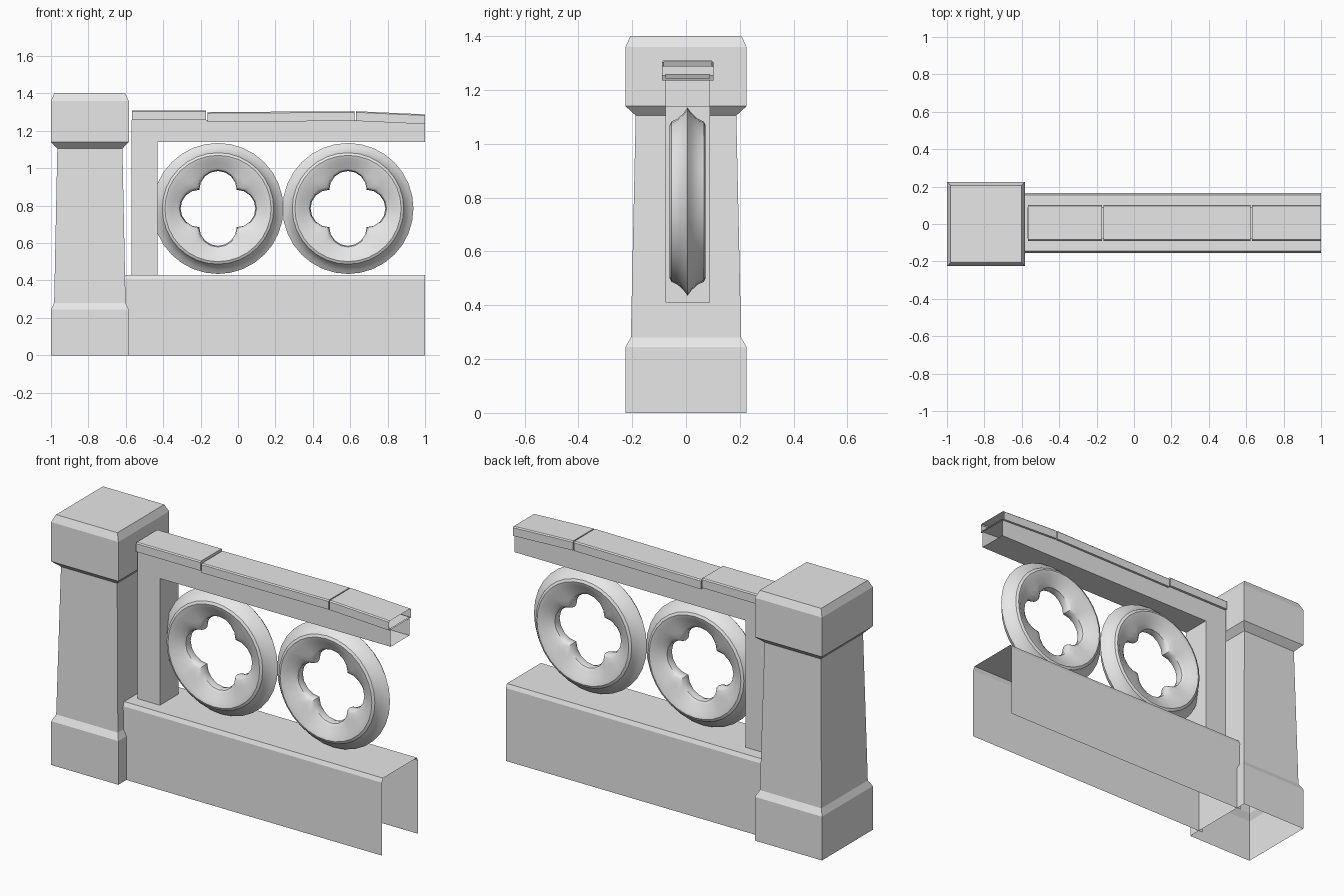
import bpy, bmesh, math

cube = bpy.data.objects.get("Cube")
if cube:
    bpy.data.objects.remove(cube, do_unlink=True)

stone = bpy.data.materials.new("grey_stone")
stone.use_nodes = True
GREY = (0.8, 0.8, 0.8, 1)
stone.diffuse_color = GREY
stone.node_tree.nodes["Principled BSDF"].inputs["Base Color"].default_value = GREY

MID_Y = 0.006  # centre line of the wall


def loft(name, loops, closed=True, start=False, end=False, ring=False, smooth=False):
    """Bridge equal loops of points; optionally cap the ends or join last to first."""
    bm = bmesh.new()
    rows = [[bm.verts.new(p) for p in loop] for loop in loops]
    n = len(rows[0])
    pairs = list(zip(rows, rows[1:]))
    if ring:
        pairs.append((rows[-1], rows[0]))
    for a, b in pairs:
        for i in range(n if closed else n - 1):
            j = (i + 1) % n
            bm.faces.new((a[i], a[j], b[j], b[i]))
    if start:
        bm.faces.new(rows[0])
    if end:
        bm.faces.new(rows[-1])
    bmesh.ops.recalc_face_normals(bm, faces=bm.faces)
    mesh = bpy.data.meshes.new(name)
    bm.to_mesh(mesh)
    bm.free()
    mesh.materials.append(stone)
    obj = bpy.data.objects.new(name, mesh)
    bpy.context.collection.objects.link(obj)
    if smooth:
        bpy.ops.object.select_all(action='DESELECT')
        obj.select_set(True)
        bpy.context.view_layer.objects.active = obj
        bpy.ops.object.shade_smooth_by_angle(angle=math.radians(35))
    return obj


def rect(cx, cy, hx, hy, z):
    return [(cx + sx * hx, cy + sy * hy, z)
            for sx, sy in ((-1, -1), (1, -1), (1, 1), (-1, 1))]


# Pillar: plinth, tapered shaft and chamfered head, open underneath
PILLAR = [(0.208, 0.225, 0), (0.208, 0.225, 0.245), (0.191, 0.205, 0.28),
          (0.174, 0.187, 1.105), (0.208, 0.225, 1.14), (0.208, 0.225, 1.36),
          (0.19, 0.207, 1.4)]
loft("pillar", [rect(-0.792, 0, hx, hy, z) for hx, hy, z in PILLAR], end=True)

# Base wall: a channel with chamfered top edges, open below and at the ends
BASE = [(-0.16, 0), (-0.16, 0.408), (-0.15, 0.43),
        (0.15, 0.43), (0.16, 0.408), (0.16, 0)]
loft("base_wall", [[(x, MID_Y + y, z) for y, z in BASE] for x in (-0.61, 1)],
     closed=False)

# Upright post beside the pillar
loft("post", [rect(-0.5, MID_Y, 0.07, 0.083, z) for z in (0.41, 1.14)])


def beam(x, low, high, half):
    return [(x, MID_Y + y, z) for y, z in
            ((-half, low), (half, low), (half, high), (-half, high))]


# Rail over the tracery, open at the far end
loft("rail", [beam(-0.57, 1.14, 1.257, 0.083), beam(0.63, 1.14, 1.257, 0.083),
              beam(1, 1.14, 1.243, 0.083)], start=True)


def coping(name, x0, x1, top0, top1, last=False):
    """Coping stone with softened long top edges."""
    def section(x, top):
        h, b = 0.096, 0.006
        pts = [(-h, top - 0.052), (h, top - 0.052), (h, top - b),
               (h - b, top), (b - h, top), (-h, top - b)]
        return [(x, MID_Y + y, z) for y, z in pts]
    loft(name, [section(x0, top0), section(x1, top1)], start=True, end=not last)


coping("coping_stone_near", -0.568, -0.17, 1.31, 1.31)
coping("coping_stone_middle", -0.164, 0.624, 1.3, 1.305)
coping("coping_stone_far", 0.63, 1, 1.305, 1.288, last=True)

# Tracery rings: round outer ridge blending into a four-lobed opening
SEGMENTS = 32


def outline(cx, radius, lobed, y):
    """Circle (lobed = 0) to four-lobed outline (lobed = 1)."""
    pts = []
    for i in range(SEGMENTS):
        a = 2 * math.pi * i / SEGMENTS
        local = (a + math.pi / 4) % (math.pi / 2) - math.pi / 4
        r = radius * (1 - lobed + lobed * math.cos(local))
        pts.append((cx + r * math.cos(a), MID_Y + y, 0.785 + r * math.sin(a)))
    return pts


# radius, lobe amount, depth from the middle plane
HALF = [(0.33, 0, 0.014), (0.308, 0, 0.038), (0.298, 0, 0.06), (0.284, 0, 0.067),
        (0.268, 0.2, 0.062), (0.242, 0.65, 0.042), (0.222, 0.95, 0.034),
        (0.206, 1, 0.022)]
SECTION = ([(0.35, 0, 0)] + HALF + [(0.2, 1, 0)]
           + [(r, k, -y) for r, k, y in reversed(HALF)])
for name, cx in (("tracery_ring_near", -0.107), ("tracery_ring_far", 0.588)):
    loft(name, [outline(cx, r, k, y) for r, k, y in SECTION], ring=True, smooth=True)
